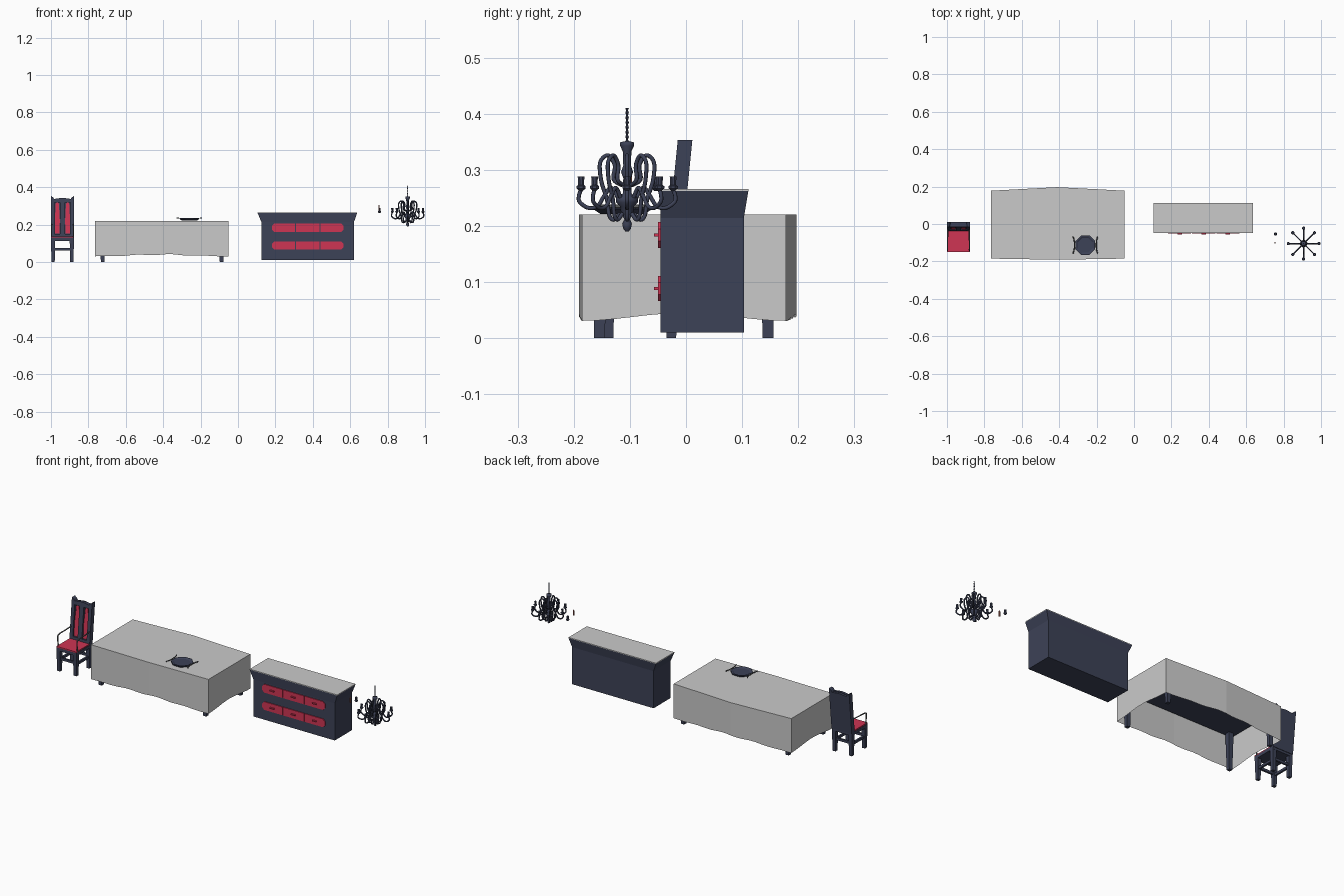
import bpy, bmesh, math
from mathutils import Vector

if "Cube" in bpy.data.objects:
    bpy.data.objects.remove(bpy.data.objects["Cube"])


def mat(name, r, g, b):
    m = bpy.data.materials.new(name)
    m.diffuse_color = (r, g, b, 1)
    m.use_nodes = True
    m.node_tree.nodes["Principled BSDF"].inputs["Base Color"].default_value = m.diffuse_color
    return m


NAVY = mat("dark navy", .046, .054, .095)
RED = mat("crimson", .62, .035, .088)
GREY = mat("light grey", .59, .59, .59)
STEEL = mat("steel grey", .12, .125, .13)
WAX = mat("candle brown", .36, .12, .09)


def mesh(name, verts, faces, m):
    me = bpy.data.meshes.new(name)
    me.from_pydata(verts, [], faces)
    bm = bmesh.new()
    bm.from_mesh(me)
    bmesh.ops.recalc_face_normals(bm, faces=bm.faces)
    bm.to_mesh(me)
    bm.free()
    me.materials.append(m)
    o = bpy.data.objects.new(name, me)
    bpy.context.collection.objects.link(o)
    return o


def loft(name, a, b, m):
    """solid between two rings of equal length"""
    n = len(a)
    f = [(i, (i + 1) % n, n + (i + 1) % n, n + i) for i in range(n)]
    return mesh(name, a + b, f + [tuple(range(n))[::-1], tuple(range(n, 2 * n))], m)


def rect(x0, x1, y0, y1, z):
    return [(x0, y0, z), (x1, y0, z), (x1, y1, z), (x0, y1, z)]


def box(name, x0, x1, y0, y1, z0, z1, m):
    return loft(name, rect(x0, x1, y0, y1, z0), rect(x0, x1, y0, y1, z1), m)


def leg(name, x, y, z0, z1, r0, r1, m=NAVY):
    return loft(name, rect(x - r0, x + r0, y - r0, y + r0, z0),
                rect(x - r1, x + r1, y - r1, y + r1, z1), m)


def lathe(name, prof, n, loc, m, smooth=False):
    v = [(r * math.cos(2 * math.pi * (i + .5) / n), r * math.sin(2 * math.pi * (i + .5) / n), z)
         for r, z in prof for i in range(n)]
    f = [(k * n + i, k * n + (i + 1) % n, (k + 1) * n + (i + 1) % n, (k + 1) * n + i)
         for k in range(len(prof) - 1) for i in range(n)]
    f += [tuple(range(n))[::-1], tuple(range(len(v) - n, len(v)))]
    o = mesh(name, v, f, m)
    o.location = loc
    if smooth:
        for p in o.data.polygons:
            p.use_smooth = len(p.vertices) == 4
    return o


def tube(name, pts, r, m, steps=5):
    """round tube through points, smoothed by a Catmull-Rom spline"""
    P = [Vector(p) for p in pts]
    P = [2 * P[0] - P[1]] + P + [2 * P[-1] - P[-2]]
    out = []
    for i in range(1, len(P) - 2):
        a, b, c, d = P[i - 1:i + 3]
        for s in range(steps):
            t = s / steps
            out.append(.5 * (2 * b + (c - a) * t + (2 * a - 5 * b + 4 * c - d) * t * t
                             + (3 * b - a - 3 * c + d) * t ** 3))
    out.append(P[-2])
    cu = bpy.data.curves.new(name, 'CURVE')
    cu.dimensions = '3D'
    cu.bevel_depth, cu.bevel_resolution, cu.use_fill_caps = r, 2, True
    sp = cu.splines.new('POLY')
    sp.points.add(len(out) - 1)
    for q, p in zip(sp.points, out):
        q.co = (*p, 1)
    cu.materials.append(m)
    o = bpy.data.objects.new(name, cu)
    bpy.context.collection.objects.link(o)
    bpy.ops.object.select_all(action='DESELECT')
    o.select_set(True)
    bpy.context.view_layer.objects.active = o
    bpy.ops.object.convert(target='MESH')
    return bpy.context.view_layer.objects.active


# ---- chair
CX = -.9385


def slab(name, outline, y0, y1, m):
    """outline in x,z extruded in y and leaned backwards"""
    lean = lambda z: (z - .12) * .1 - .012
    return loft(name, [(CX + x, y0 + lean(z), z) for x, z in outline],
                [(CX + x, y1 + lean(z), z) for x, z in outline], m)


slab("chair_back_board", [(-.056, .125), (.056, .125), (.056, .333), (0, .34), (-.056, .333)], -.014, 0, NAVY)
slab("chair_back_top_rail", [(-.05, .318), (.05, .318), (.048, .337), (0, .344), (-.048, .337)], -.026, -.012, NAVY)
slab("chair_back_bottom_rail", [(-.05, .13), (.05, .13), (.05, .15), (-.05, .15)], -.026, -.012, NAVY)
slab("chair_back_middle_post", [(-.013, .13), (.013, .13), (.013, .325), (-.013, .325)], -.026, -.012, NAVY)
box("chair_seat", CX - .0615, CX + .0615, -.15, -.014, .113, .13, NAVY)
box("chair_cushion", CX - .06, CX + .06, -.151, -.036, .13, .136, RED)
for s in (-1, 1):
    slab("chair_back_side_post", [(s * .042, .125), (s * .0615, .125), (s * .0615, .353), (s * .05, .346),
                                  (s * .042, .334)], -.026, 0, NAVY)
    slab("chair_back_inlay", [(s * .017, .152), (s * .039, .152), (s * .041, .22), (s * .036, .312),
                              (s * .027, .322), (s * .019, .312), (s * .014, .22)], -.02, -.013, RED)
    x = CX + s * .05
    for y in (-.138, -.026):
        leg("chair_leg", x, y, 0, .115, .0085, .0115)
    box("chair_side_stretcher", x - .005, x + .005, -.138, -.026, .055, .068, NAVY)
    tube("chair_arm", [(CX + s * .057, -.02, .2), (CX + s * .058, -.08, .197), (CX + s * .059, -.128, .195),
                       (CX + s * .059, -.142, .183), (CX + s * .058, -.137, .13)], .0032, STEEL)
for y in (-.138, -.026):
    box("chair_cross_stretcher", CX - .05, CX + .05, y - .005, y + .005, .062, .075, NAVY)

# ---- table: cloth with wavy hem, board and legs
corners = [(-.765, -.185), (-.41, -.191), (-.05, -.185), (-.05, .178), (-.41, .197), (-.765, .178)]
ring, hem, N = [], [], 12
for i, a in enumerate(corners):
    b = corners[(i + 1) % 6]
    for k in range(N):
        t = k / N
        x, y = a[0] + (b[0] - a[0]) * t, a[1] + (b[1] - a[1]) * t
        if i in (2, 5):   # short ends
            z = .031 + .014 * math.sin(math.pi * t) ** 2
        else:             # long sides
            u = (x + .765) / .715
            z = .031 + .009 * math.sin(math.pi * u) ** 2 + .003 * math.sin(math.pi * u) * math.sin(u * 8 * math.pi)
        ring.append((x, y, .22))
        hem.append((x, y, z))
n = len(ring)
mesh("tablecloth", ring + hem, [tuple(range(n))] + [(i, n + i, n + (i + 1) % n, (i + 1) % n) for i in range(n)], GREY)
box("table_board", -.755, -.06, -.176, .17, .2, .216, NAVY)
for x in (-.724, -.088):
    for y in (-.154, .146):
        leg("table_leg", x, y, 0, .2, .0095, .014)

# ---- tray with two handles
lathe("tray", [(.042, .221), (.057, .23), (.057, .235), (.05, .235), (.042, .231)], 8, (-.26, -.113, 0), NAVY)
for s in (-1, 1):
    tube("tray_handle", [(-.26 + s * a, -.113 + b, .235) for a, b in
                         ((.066, -.046), (.06, -.025), (.058, 0), (.06, .025), (.066, .046))], .003, STEEL)

# ---- chest of drawers
box("chest_body", .125, .62, -.045, .103, .01, .215, NAVY)
loft("chest_cornice", rect(.125, .62, -.045, .103, .214), rect(.105, .637, -.048, .111, .262), NAVY)
box("chest_top", .105, .637, -.048, .111, .262, .266, GREY)
xs = [.18, .307, .438, .565]
for z0, z1 in ((.066, .111), (.161, .207)):
    for i in range(3):
        a, b = xs[i] + .002, xs[i + 1] - .002
        ca, cb = (.012 if i == 0 else .001), (.012 if i == 2 else .001)
        prof = [(a + ca, z0), (b - cb, z0), (b, z0 + cb), (b, z1 - cb),
                (b - cb, z1), (a + ca, z1), (a, z1 - ca), (a, z0 + ca)]
        loft("drawer_front", [(x, -.0495, z) for x, z in prof], [(x, -.044, z) for x, z in prof], RED)
        c, zc = (a + b) / 2, (z0 + z1) / 2
        box("drawer_handle", c - .012, c + .012, -.057, -.049, zc - .003, zc + .003, RED)

# ---- chandelier
C = (.907, -.105, 0)
lathe("chandelier_column", [(.003, .19), (.007, .195), (.009, .204), (.005, .212), (.011, .222), (.013, .235),
                            (.02, .242), (.02, .25), (.008, .258), (.007, .285), (.011, .296), (.007, .308),
                            (.008, .333), (.013, .343), (.013, .349), (.004, .351)], 12, C, NAVY, True)
lathe("chandelier_chain", [(.0016 if i % 2 else .0032, .35 + i * .0043) for i in range(15)], 6, C, NAVY)
scroll = tube("chandelier_scroll", [(.008, 0, .272), (.024, 0, .283), (.022, 0, .308), (.034, 0, .326),
                                    (.048, 0, .313), (.046, 0, .28), (.036, 0, .248), (.032, 0, .22),
                                    (.024, 0, .211), (.012, 0, .222)], .0036, NAVY)
arm = tube("chandelier_arm", [(.014, 0, .246), (.028, 0, .268), (.04, 0, .255), (.052, 0, .236), (.068, 0, .232),
                              (.084, 0, .242), (.086, 0, .253), (.082, 0, .265)], .0036, NAVY)
cup_profile = [(.003, .262), (.009, .267), (.009, .271), (.0055, .273), (.0065, .288)]
cup = lathe("chandelier_cup", [(r, z) for r, z in cup_profile], 8, (0, 0, 0), NAVY)
for v in cup.data.vertices:
    v.co.x += .082
for i in range(8):
    for src in (scroll, arm, cup):
        o = src if i == 0 else src.copy()
        if i:
            bpy.context.collection.objects.link(o)
        o.location = C
        o.rotation_euler.z = i * math.pi / 4

# ---- loose candle cup and candle
lathe("spare_candle_cup", cup_profile, 8, (.757, -.053, 0), NAVY)
lathe("spare_candle", [(.004, .275), (.004, .302), (.001, .306)], 8, (.754, -.1, 0), WAX)
